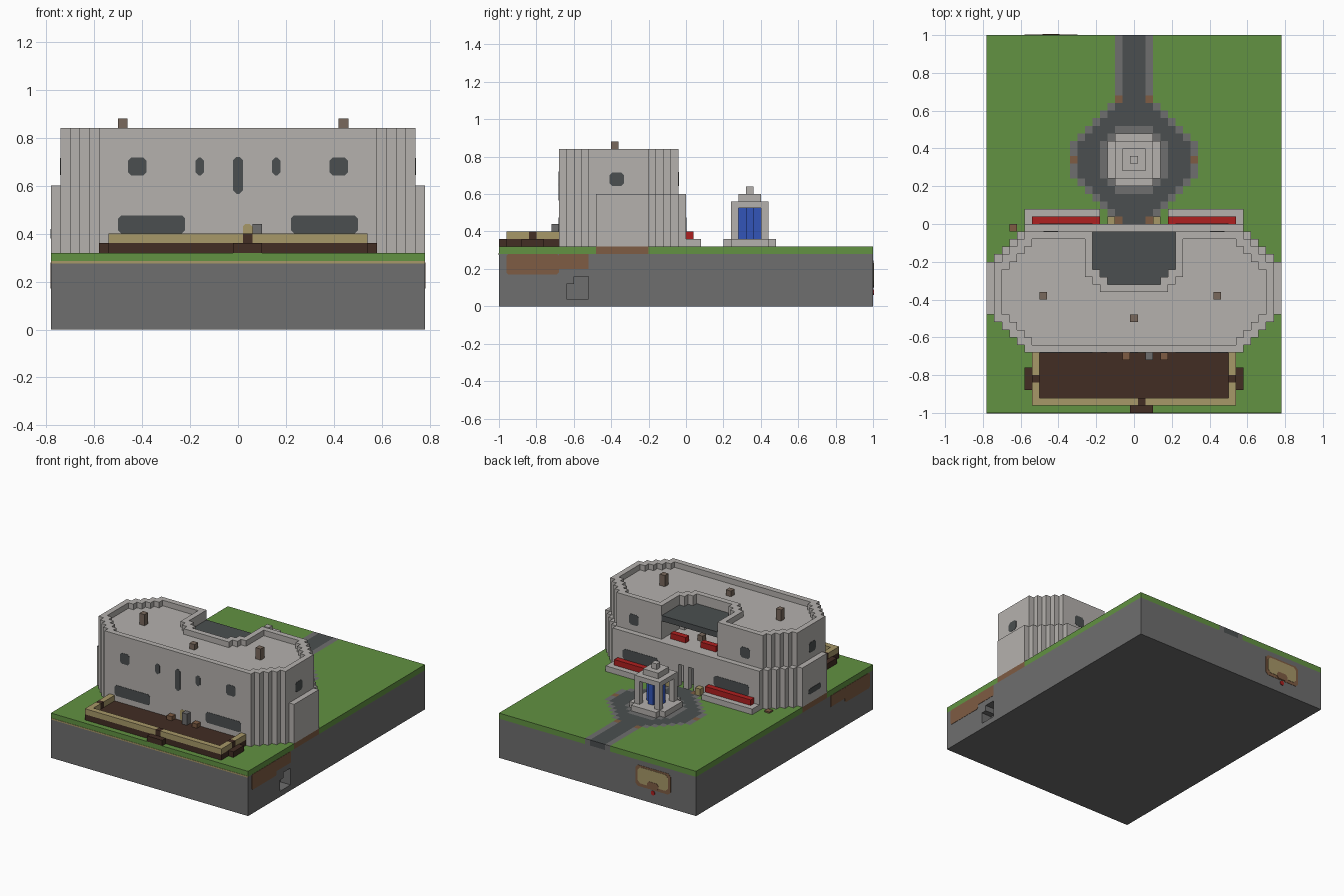
import bpy, bmesh, math
from mathutils import Matrix

if "Cube" in bpy.data.objects:
    bpy.data.objects.remove(bpy.data.objects["Cube"])

S = 0.04  # module of the square plan grid
COLOURS = {
    "wall_grey": (0.46, 0.44, 0.42), "stone": (0.156, 0.156, 0.156),
    "asphalt": (0.07, 0.078, 0.08), "grass": (0.122, 0.287, 0.054),
    "dark_wood": (0.054, 0.026, 0.017), "sandstone": (0.39, 0.314, 0.14),
    "earth": (0.21, 0.107, 0.056), "chimney_brown": (0.19, 0.14, 0.107),
    "red": (0.43, 0.014, 0.014), "blue": (0.032, 0.09, 0.485),
}
MATS = {}
for key, rgb in COLOURS.items():
    m = bpy.data.materials.new(key)
    m.use_nodes = True
    m.diffuse_color = (*rgb, 1)
    m.node_tree.nodes["Principled BSDF"].inputs["Base Color"].default_value = (*rgb, 1)
    MATS[key] = m


def finish(name, bm, mat):
    bmesh.ops.remove_doubles(bm, verts=bm.verts, dist=0.0001)
    mesh = bpy.data.meshes.new(name)
    bm.to_mesh(mesh)
    bm.free()
    mesh.materials.append(MATS[mat])
    ob = bpy.data.objects.new(name, mesh)
    bpy.context.collection.objects.link(ob)
    return ob


def cells(name, mat, *layers):
    """Extrude every grid cell that passes a test; a layer is (test, z0, z1)."""
    bm = bmesh.new()

    def quad(*pts):
        bm.faces.new([bm.verts.new(p) for p in pts])

    for test, z0, z1 in layers:
        inside = {(i, j) for i in range(-19, 20) for j in range(50) if test(i, j)}
        for i, j in inside:
            x0, y0 = (i - 0.5) * S, -1 + j * S
            x1, y1 = x0 + S, y0 + S
            quad((x0, y0, z1), (x1, y0, z1), (x1, y1, z1), (x0, y1, z1))
            quad((x0, y1, z0), (x1, y1, z0), (x1, y0, z0), (x0, y0, z0))
            sides = {(0, -1): (x0, y0, x1, y0), (1, 0): (x1, y0, x1, y1),
                     (0, 1): (x1, y1, x0, y1), (-1, 0): (x0, y1, x0, y0)}
            for (di, dj), (ax, ay, bx, by) in sides.items():
                if (i + di, j + dj) not in inside:
                    quad((ax, ay, z0), (bx, by, z0), (bx, by, z1), (ax, ay, z1))
    return finish(name, bm, mat)


def plate(name, mat, place, w, h, facing=0, cut=0.014):
    """Thin upright panel with clipped corners; facing 0 is the front."""
    a, b = w / 2, h / 2
    bm = bmesh.new()
    pts = [(a - cut, -b), (a, cut - b), (a, b - cut), (a - cut, b),
           (cut - a, b), (-a, b - cut), (-a, cut - b), (cut - a, -b)]
    if cut == 0:
        pts = [(a, -b), (a, b), (-a, b), (-a, -b)]
    face = bm.faces.new([bm.verts.new((x, 0.002, z)) for x, z in pts])
    ext = bmesh.ops.extrude_face_region(bm, geom=[face])["geom"]
    bmesh.ops.translate(bm, vec=(0, -0.004, 0),
                        verts=[v for v in ext if isinstance(v, bmesh.types.BMVert)])
    bmesh.ops.recalc_face_normals(bm, faces=bm.faces)
    ob = finish(name, bm, mat)
    ob.matrix_world = Matrix.Translation(place) @ Matrix.Rotation(math.radians(facing), 4, 'Z')
    return ob


# Plan rules
def lower(i, j):
    return 8 <= j <= 24 and abs(i) <= min(j + 6, 38 - j, 19)


def upper(i, j):
    return 8 <= j <= 23 and abs(i) <= min(j + 6, 37 - j, 18)


def recess(i, j):
    return 17 <= j <= 23 and abs(i) <= min(j - 14, 5)


def main_roof(i, j):
    return upper(i, j) and not recess(i, j)


def parapet(i, j):
    return main_roof(i, j) and not all(
        main_roof(i + a, j + b) for a in (-1, 0, 1) for b in (-1, 0, 1))


def entrance(i, j):
    return abs(i) <= 2 and j >= 23


def paved(i, j):
    a, d = abs(i), abs(j - 33)
    return (a + d <= 10 and max(a, d) <= 8) or (a <= 2 and j > 33)


def tile(i, j):
    return (abs(i), abs(j - 33)) in ((2, 8), (8, 0))


def road(i, j):
    a, d = abs(i), abs(j - 33)
    island = a + d <= 6 and max(a, d) <= 4
    return paved(i, j) and not island and (a <= 1 or (a + d <= 9 and a <= 7))


def footing(i, j):
    return abs(i) == 19 and 13 <= j <= 19


def everywhere(i, j):
    return True


def around(r, total=99):
    return lambda i, j: max(abs(i), abs(j - 33)) <= r and abs(i) + abs(j - 33) <= total


def at(*spots):
    return lambda i, j: (i, j) in spots


# Ground block with a small cave in its side
cells("ground_block", "stone", (everywhere, 0, 0.04),
      (lambda i, j: not (i >= 18 and 9 <= j <= 11), 0.04, 0.12),
      (lambda i, j: not (i >= 18 and 10 <= j <= 11), 0.12, 0.16),
      (everywhere, 0.16, 0.28))
cells("lawn", "grass", (lambda i, j: not paved(i, j) and not footing(i, j), 0.28, 0.32))
cells("footing_soil", "earth", (footing, 0.28, 0.32))
cells("road", "asphalt", (road, 0.28, 0.32))
cells("pavement", "stone", (lambda i, j: paved(i, j) and not road(i, j) and not tile(i, j), 0.28, 0.32))
cells("paving_tiles", "earth", (tile, 0.28, 0.32))
cells("flower", "earth", (at((-16, 24)), 0.32, 0.33))
plate("sand_seam", "sandstone", (0, -1, 0.28), 1.56, 0.01, cut=0)
for s, side in ((1, "left"), (-1, "right")):
    plate(side + "_soil_deep", "earth", (s * 0.78, -0.82, 0.225), 0.28, 0.11, s * 90, 0.01)
    plate(side + "_soil_shallow", "earth", (s * 0.78, -0.60, 0.24), 0.16, 0.08, s * 90, 0)

# Buried chest panel on the back
plate("back_panel_frame", "earth", (-0.44, 1.0, 0.17), 0.28, 0.15, 180, 0.02)
plate("back_panel", "sandstone", (-0.44, 1.002, 0.175), 0.24, 0.115, 180, 0.02)
plate("back_panel_notch", "earth", (-0.44, 1.004, 0.125), 0.09, 0.05, 180, 0.015)
plate("back_panel_gem", "red", (-0.44, 1.003, 0.075), 0.03, 0.03, 180, 0.008)

# Main building
cells("ground_floor", "wall_grey",
      (lambda i, j: lower(i, j) and not entrance(i, j), 0.32, 0.48), (lower, 0.48, 0.60))
cells("upper_floor", "wall_grey", (main_roof, 0.60, 0.80), (parapet, 0.80, 0.84))
cells("balcony_canopy", "asphalt", (recess, 0.73, 0.77))
cells("chimneys", "chimney_brown", (at((-12, 15), (11, 15)), 0.80, 0.88),
      (at((0, 12)), 0.80, 0.84))
cells("balcony_planters", "red",
      (lambda i, j: 2 <= abs(i) <= 4 and j == 22, 0.60, 0.64))
cells("balcony_table", "chimney_brown", (at((0, 20)), 0.60, 0.64))
plate("balcony_door", "asphalt", (0, -0.32, 0.66), 0.16, 0.12, 180)

# Rear entrance
cells("entrance_posts", "wall_grey", (at((-2, 24), (0, 24), (2, 24)), 0.32, 0.48))
plate("entrance_door", "stone", (0, -0.08, 0.39), 0.16, 0.14, 180, 0)
cells("entrance_lamps", "sandstone", (at((-3, 25), (3, 25)), 0.32, 0.37))
cells("rear_ledges", "wall_grey",
      (lambda i, j: 5 <= abs(i) <= 14 and j in (25, 26), 0.32, 0.36))
cells("rear_planters", "red",
      (lambda i, j: 5 <= abs(i) <= 13 and j == 25, 0.36, 0.40))

# Windows
for s, side in ((1, "left"), (-1, "right")):
    plate(side + "_front_long_window", "asphalt", (s * 0.36, -0.68, 0.438), 0.28, 0.076)
    plate(side + "_front_square_window", "asphalt", (s * 0.42, -0.68, 0.68), 0.076, 0.076)
    plate(side + "_front_slit_window", "asphalt", (s * 0.16, -0.68, 0.68), 0.036, 0.076)
    plate(side + "_rear_long_window", "asphalt", (s * 0.36, 0, 0.438), 0.28, 0.076, 180)
    plate(side + "_rear_square_window", "asphalt", (s * 0.44, -0.04, 0.68), 0.076, 0.076, 180)
    plate(side + "_side_window", "asphalt", (s * 0.74, -0.37, 0.68), 0.076, 0.072, s * 90)
plate("front_tall_window", "asphalt", (0, -0.68, 0.643), 0.04, 0.154)
plate("right_low_window", "asphalt", (-0.78, -0.34, 0.40), 0.14, 0.04, -90, 0.012)


# Front terrace
def rim(i, j):
    return 1 <= j <= 7 and abs(i) <= 13 and (abs(i) == 13 or j == 1)


gates = at((1, 1), (-13, 4), (13, 4))
cells("terrace_deck", "dark_wood",
      (lambda i, j: (abs(i) <= 13 and 1 <= j <= 7) or (abs(i) == 14 and 3 <= j <= 5)
       or (0 <= i <= 2 and j == 0), 0.32, 0.36))
cells("terrace_rim", "sandstone", (lambda i, j: rim(i, j) and not gates(i, j), 0.36, 0.40))
cells("terrace_gates", "dark_wood", (gates, 0.36, 0.40))
cells("terrace_table", "stone", (at((2, 7)), 0.36, 0.44))
cells("terrace_seats", "earth", (at((-1, 7), (4, 7)), 0.36, 0.39))
plate("terrace_door", "sandstone", (0.04, -0.68, 0.40), 0.04, 0.08, cut=0.01)

# Fountain pavilion
cells("fountain_base", "wall_grey", (around(3, 5), 0.32, 0.36))
cells("fountain_pillars", "wall_grey",
      (lambda i, j: abs(i) == 2 and abs(j - 33) == 2, 0.36, 0.525))
cells("fountain_water", "blue", (around(1, 1), 0.36, 0.525))
cells("fountain_roof", "wall_grey", (around(2), 0.525, 0.56),
      (around(1), 0.56, 0.60), (around(0), 0.60, 0.64))
